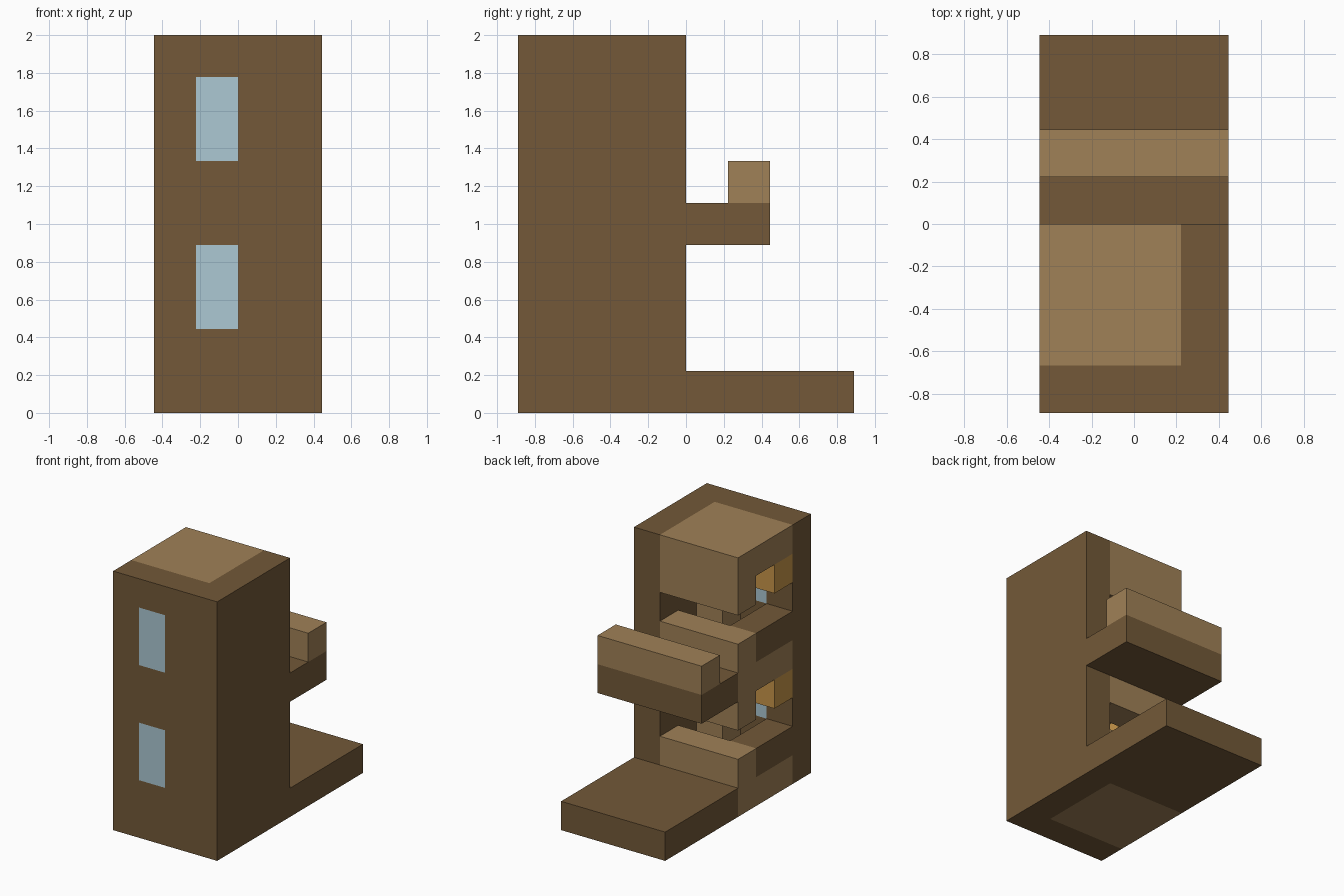
import bpy, bmesh
from mathutils import Vector

cube = bpy.data.objects.get("Cube")
if cube:
    bpy.data.objects.remove(cube, do_unlink=True)

U = 2 / 9                          # edge of one building block
ORIGIN = Vector((-2 * U, -4 * U, 0))
STOREY = 4                         # blocks from one floor to the next


def material(name, rgb):
    linear = [((c / 255 + 0.055) / 1.055) ** 2.4 for c in rgb] + [1]
    mat = bpy.data.materials.new(name)
    mat.use_nodes = True
    mat.diffuse_color = linear
    mat.node_tree.nodes["Principled BSDF"].inputs["Base Color"].default_value = linear
    return mat


brown = material("dark brown", (115, 89, 56))
tan = material("light brown", (160, 129, 87))
glass = material("pale blue glass", (172, 200, 212))
gold = material("golden wood", (200, 150, 74))

parts = {}      # name -> (material, blocks)
taken = set()   # every filled block, so that touching faces are left out


def part(name, mat, *boxes):
    """Fill boxes given as (x range, y range, z range); earlier parts win."""
    blocks = {(x, y, z) for bx, by, bz in boxes
              for x in range(*bx) for y in range(*by) for z in range(*bz)} - taken
    taken.update(blocks)
    parts[name] = (mat, blocks)


# Windows and furnishings, the same on both storeys
for label, base in (("lower", 0), ("upper", STOREY)):
    low, sill, head, top = base, base + 1, base + 3, base + 4
    part(f"{label}_window", glass, ((1, 2), (0, 1), (base + 2, top)))
    part(f"{label}_floor", tan, ((0, 3), (1, 4), (low, sill)))
    part(f"{label}_back_parapet", tan, ((0, 3), (3, 4), (sill, sill + 1)))
    part(f"{label}_side_parapet", brown, ((0, 1), (1, 3), (sill, sill + 1)))
    part(f"{label}_back_lintel", tan, ((0, 3), (3, 4), (head, top)))
    part(f"{label}_shutter", gold, ((0, 1), (1, 2), (head, top)))
    part(f"{label}_seat", tan, ((2, 3), (1, 2), (sill, sill + 1)))

# Roof, outer walls, terrace and balcony
part("roof", tan, ((0, 3), (1, 4), (8, 9)))
part("outer_walls", brown, ((0, 4), (0, 1), (0, 9)), ((3, 4), (1, 4), (0, 9)))
part("terrace", brown, ((0, 4), (4, 8), (0, 1)))
part("balcony", brown, ((0, 4), (4, 6), (4, 5)))
part("balcony_rail", tan, ((0, 4), (5, 6), (5, 6)))


def build(name, mat, blocks):
    bm = bmesh.new()
    for block in sorted(blocks):
        for axis in range(3):
            for side in (0, 1):
                near = list(block)
                near[axis] += 2 * side - 1
                if tuple(near) in taken:
                    continue
                a, b = Vector(), Vector()
                a[(axis + 1) % 3] = b[(axis + 2) % 3] = 1
                corner = Vector(block)
                corner[axis] += side
                ring = [corner, corner + a, corner + a + b, corner + b]
                if not side:
                    ring.reverse()
                bm.faces.new([bm.verts.new(ORIGIN + p * U) for p in ring])
    # Merge the block faces into large flat panels
    bmesh.ops.remove_doubles(bm, verts=bm.verts, dist=0.001)
    bmesh.ops.dissolve_limit(bm, angle_limit=0.01, verts=bm.verts, edges=bm.edges)
    mesh = bpy.data.meshes.new(name)
    bm.to_mesh(mesh)
    bm.free()
    mesh.materials.append(mat)
    bpy.context.scene.collection.objects.link(bpy.data.objects.new(name, mesh))


for name, (mat, blocks) in parts.items():
    build(name, mat, blocks)
